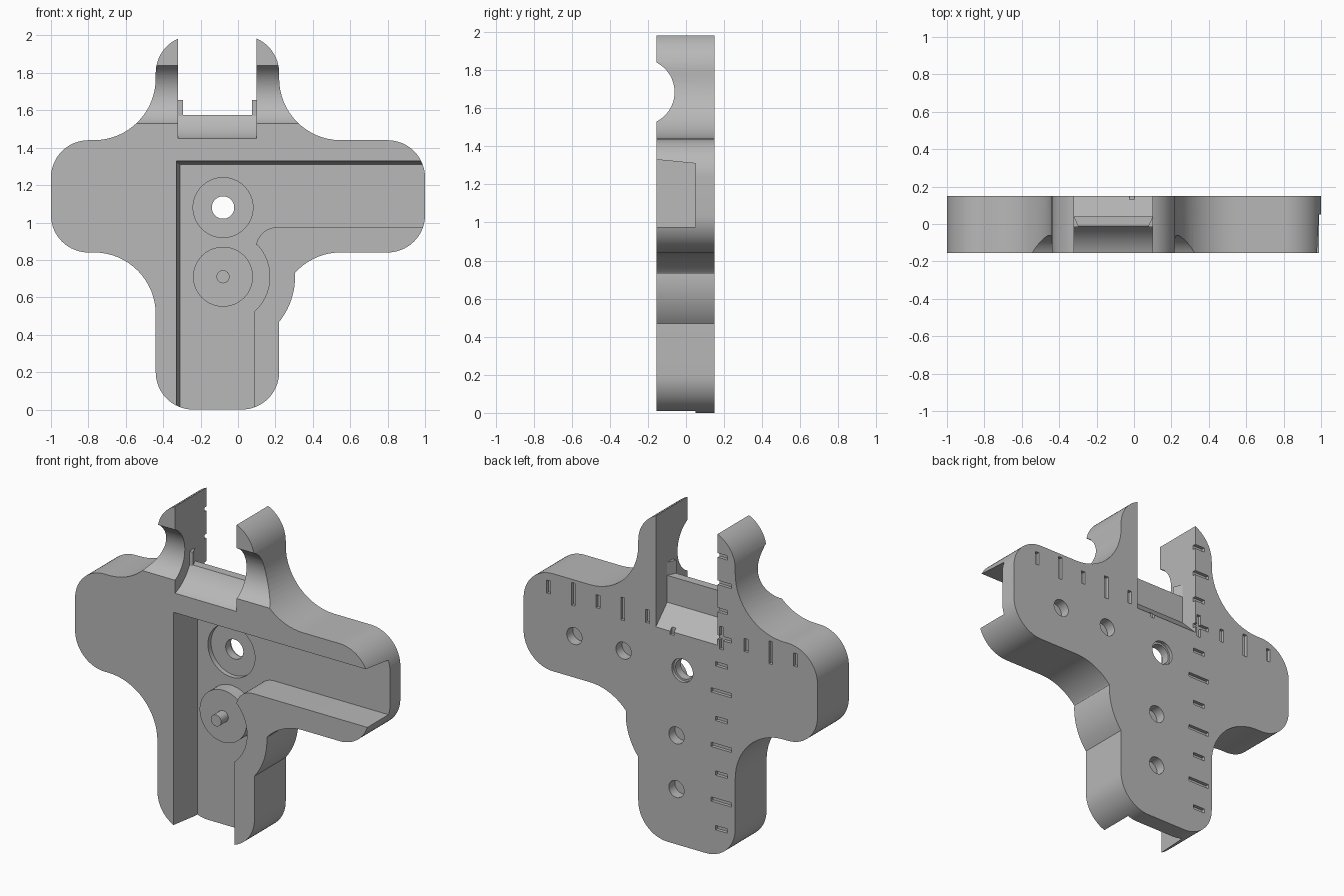
import bpy, bmesh
from math import sin, cos, radians, asin, degrees

old = bpy.data.objects.get("Cube")
if old:
    bpy.data.objects.remove(old, do_unlink=True)

grey = bpy.data.materials.new("plain grey")
grey.use_nodes = True
grey.diffuse_color = (0.48, 0.48, 0.48, 1)
grey.node_tree.nodes["Principled BSDF"].inputs["Base Color"].default_value = (0.48, 0.48, 0.48, 1)

FRONT, FLOOR, BACK = -0.155, 0.05, 0.15
MID = -0.11                      # centre line of the upright


def arc(cx, cy, r, a, b, n=16):
    return [(cx + r * cos(radians(a + (b - a) * i / n)),
             cy + r * sin(radians(a + (b - a) * i / n))) for i in range(n + 1)]


def prism(name, ring_a, ring_b):
    """Solid between two matching rings of 3D points."""
    bm = bmesh.new()
    a = [bm.verts.new(p) for p in ring_a]
    b = [bm.verts.new(p) for p in ring_b]
    bm.faces.new(a)
    bm.faces.new(b[::-1])
    n = len(a)
    for i in range(n):
        j = (i + 1) % n
        bm.faces.new((a[j], a[i], b[i], b[j]))
    bmesh.ops.recalc_face_normals(bm, faces=bm.faces)
    me = bpy.data.meshes.new(name)
    bm.to_mesh(me)
    bm.free()
    me.materials.append(grey)
    ob = bpy.data.objects.new(name, me)
    bpy.context.collection.objects.link(ob)
    return ob


def along_y(name, pts, y0, y1):
    return prism(name, [(x, y0, z) for x, z in pts], [(x, y1, z) for x, z in pts])


def along_x(name, pts, x0, x1):
    return prism(name, [(x0, y, z) for y, z in pts], [(x1, y, z) for y, z in pts])


def disc(name, x, z, r, y0, y1, n=40):
    return along_y(name, arc(x, z, r, 0, 360, n)[:-1], y0, y1)


def box(name, x, z, hx, hz, y0, y1):
    return along_y(name, [(x - hx, z - hz), (x + hx, z - hz), (x + hx, z + hz), (x - hx, z + hz)], y0, y1)


def cut(target, cutter):
    cutter.hide_render = True
    mod = target.modifiers.new("cut", 'BOOLEAN')
    mod.operation = 'DIFFERENCE'
    mod.solver = 'EXACT'
    mod.object = cutter
    bpy.context.view_layer.objects.active = target
    bpy.ops.object.modifier_apply(modifier=mod.name)
    bpy.data.objects.remove(cutter, do_unlink=True)


def smooth(ob):
    bpy.ops.object.select_all(action='DESELECT')
    ob.select_set(True)
    bpy.context.view_layer.objects.active = ob
    bpy.ops.object.shade_smooth_by_angle(angle=radians(25))


# Cross-shaped body outline, counter-clockwise from the bottom left corner
bx, bz = -0.08, 0.71             # centre of the side bulge
outline = (arc(-0.24, 0.2, 0.2, 180, 270) + arc(0.02, 0.2, 0.2, 270, 360)
           + arc(bx, bz, 0.385, -38.8, 3)
           + arc(0.55, 0.51, 0.33, 138, 90)
           + arc(0.8, 1.04, 0.2, 270, 360) + arc(0.8, 1.24, 0.2, 0, 90)
           + arc(0.55, 1.77, 0.33, 270, 180)
           + arc(0.02, 1.8, 0.2, 0, 90) + arc(-0.24, 1.8, 0.2, 90, 180)
           + arc(-0.77, 1.77, 0.33, 360, 270)
           + arc(-0.8, 1.24, 0.2, 90, 180) + arc(-0.8, 1.04, 0.2, 180, 270)
           + arc(-0.77, 0.51, 0.33, 90, 0))
body = along_y("body", outline, FRONT, BACK)

# L-shaped channel in the front, with drafted top and left walls
inner = [(0.085, -0.2)] + arc(bx, bz, 0.25, -48.5, 43) + arc(0.21, 0.86, 0.115, 170, 90, 10) + [(1.2, 0.975)]


def channel_ring(y):
    t = (y - FRONT) / (FLOOR - FRONT) * 0.02
    ring = inner + [(1.2, 1.33 - t), (-0.33 + t, 1.33 - t), (-0.33 + t, -0.2)]
    return [(x, y, z) for x, z in ring]


cut(body, prism("channel_cutter", channel_ring(FRONT - 0.05), channel_ring(FLOOR)))

# Round groove across the front of both prongs
gy, gz = -0.234, 1.685
cut(body, along_x("groove_cutter", arc(gy, gz, 0.174, 0, 360, 64)[:-1], -0.8, 0.6))

# Slot between the prongs: curved front, flat ridge, sloped back
R = 0.248
ridge = 1.575
slot = (arc(gy, gz, R, -90, degrees(asin((ridge - gz) / R)), 20)
        + [(0.04, ridge), (0.04, 1.41), (0.19, 1.26), (0.19, 2.2), (gy, 2.2)])
cut(body, along_x("slot_cutter", slot, -0.32, 0.1))

# Round recess with a through hole, opened out at the back
hx, hz = -0.08, 1.08
cut(body, disc("recess_cutter", hx, hz, 0.16, 0.0, 0.08, 64))
cut(body, disc("hole_cutter", hx, hz, 0.06, 0.0, 0.2))
cut(body, disc("counterbore_cutter", hx, hz, 0.072, 0.13, 0.2))

# Blind holes in the back
for x, z in ((0.32, 1.095), (0.655, 1.095), (-0.04, 0.67), (-0.04, 0.34)):
    cut(body, disc("blind_cutter", x, z, 0.052, 0.09, 0.2, 32))

# Scale marks engraved in the back, every second one long
ox, oz, step = -0.346, 1.35, 0.168
for k in range(-7, 8):
    half = 0.07 if k % 2 == 0 else 0.04
    if k <= 3:
        cut(body, box("mark_cutter", ox, oz + k * step, half, 0.013, 0.13, 0.2))
    if k >= -3 and k != 1:
        cut(body, box("mark_cutter", ox + k * step, oz, 0.013, half, 0.131, 0.2))
smooth(body)

# Small wedge fins at both ends of the ridge
for side, s in (("right", -1), ("left", 1)):
    plan = [(MID + s * 0.215, 0.04), (MID + s * 0.21, 0.04), (MID + s * 0.185, -0.015), (MID + s * 0.215, -0.015)]
    prism(side + "_fin", [(x, y, 1.56) for x, y in plan], [(x, y, 1.655) for x, y in plan])

# Raised boss with its pin
smooth(disc("boss", bx, bz, 0.16, -0.03, 0.06, 64))
smooth(disc("pin", bx, bz, 0.035, -0.1, -0.02, 32))
